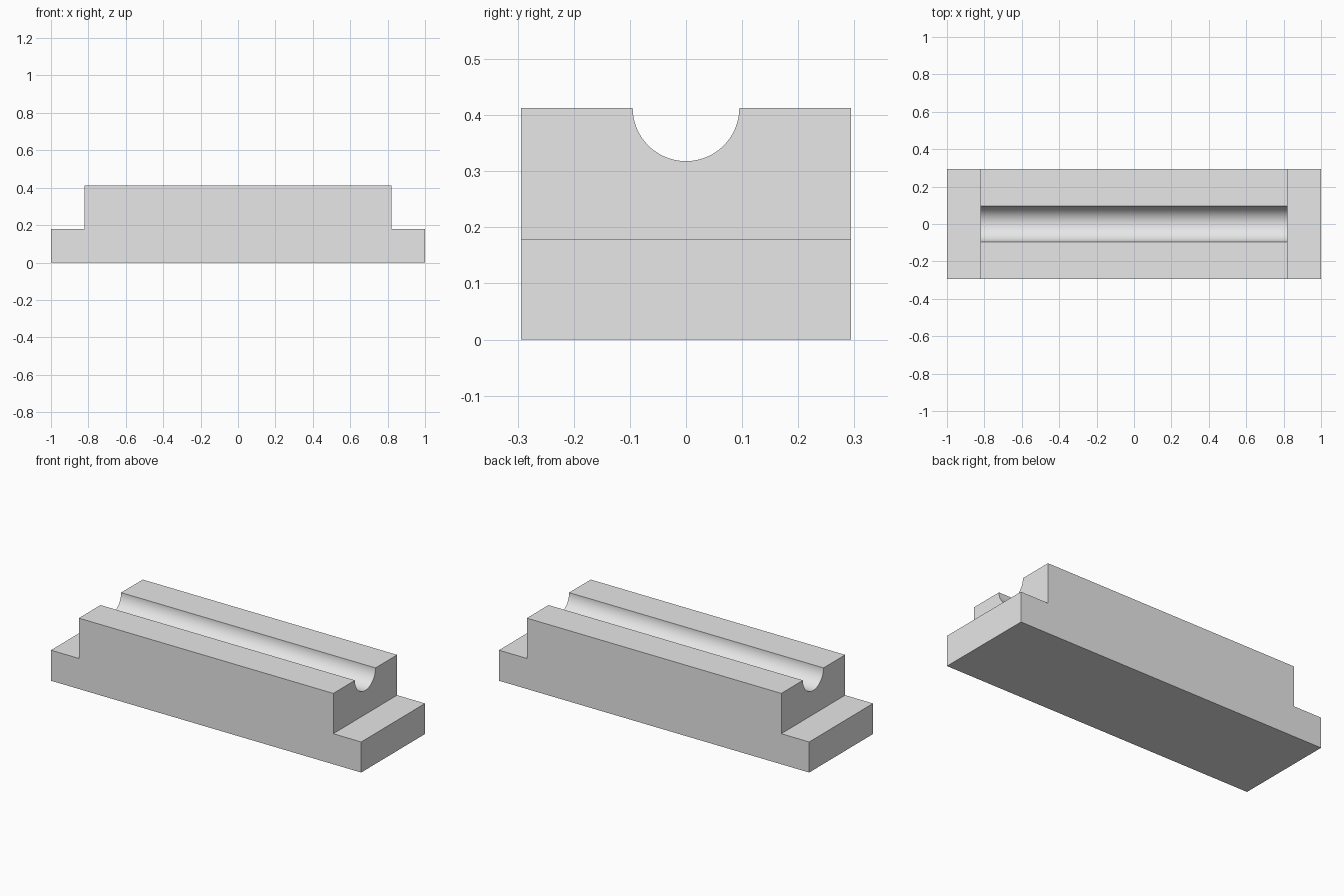
import bpy, bmesh
from math import radians

cube = bpy.data.objects.get("Cube")
if cube:
    bpy.data.objects.remove(cube, do_unlink=True)

LENGTH, BLOCK, DEPTH = 1.0, 0.82, 0.294   # half sizes
FOOT, TOP, RADIUS = 0.178, 0.413, 0.095

# Plain grey material
grey = bpy.data.materials.new("plain_grey")
grey.use_nodes = True
colour = (0.8, 0.8, 0.8, 1)
grey.diffuse_color = colour
grey.node_tree.nodes["Principled BSDF"].inputs["Base Color"].default_value = colour

# Stepped block: mirrored side profile pulled through the depth
half = [(LENGTH, 0), (LENGTH, FOOT), (BLOCK, FOOT), (BLOCK, TOP)]
profile = half + [(-x, z) for x, z in reversed(half)]
bm = bmesh.new()
face = bm.faces.new([bm.verts.new((x, -DEPTH, z)) for x, z in profile])
pulled = bmesh.ops.extrude_face_region(bm, geom=[face])["geom"]
bmesh.ops.translate(bm, vec=(0, 2 * DEPTH, 0),
                    verts=[v for v in pulled if isinstance(v, bmesh.types.BMVert)])
bmesh.ops.recalc_face_normals(bm, faces=bm.faces)
mesh = bpy.data.meshes.new("stepped_block")
bm.to_mesh(mesh)
bm.free()
mesh.materials.append(grey)
block = bpy.data.objects.new("stepped_block", mesh)
bpy.context.collection.objects.link(block)

# Round groove along the top
bpy.ops.mesh.primitive_cylinder_add(vertices=96, radius=RADIUS, depth=2 * LENGTH,
                                    location=(0, 0, TOP), rotation=(0, radians(90), 0))
cutter = bpy.context.object
cutter.name = "groove_cutter"
cutter.hide_render = True
cutter.data.materials.append(grey)

groove = block.modifiers.new("groove", 'BOOLEAN')
groove.operation = 'DIFFERENCE'
groove.solver = 'EXACT'
groove.object = cutter

bpy.ops.object.select_all(action='DESELECT')
block.select_set(True)
bpy.context.view_layer.objects.active = block
bpy.ops.object.modifier_apply(modifier=groove.name)
bpy.data.objects.remove(cutter, do_unlink=True)
bpy.ops.object.shade_smooth_by_angle(angle=radians(30))
